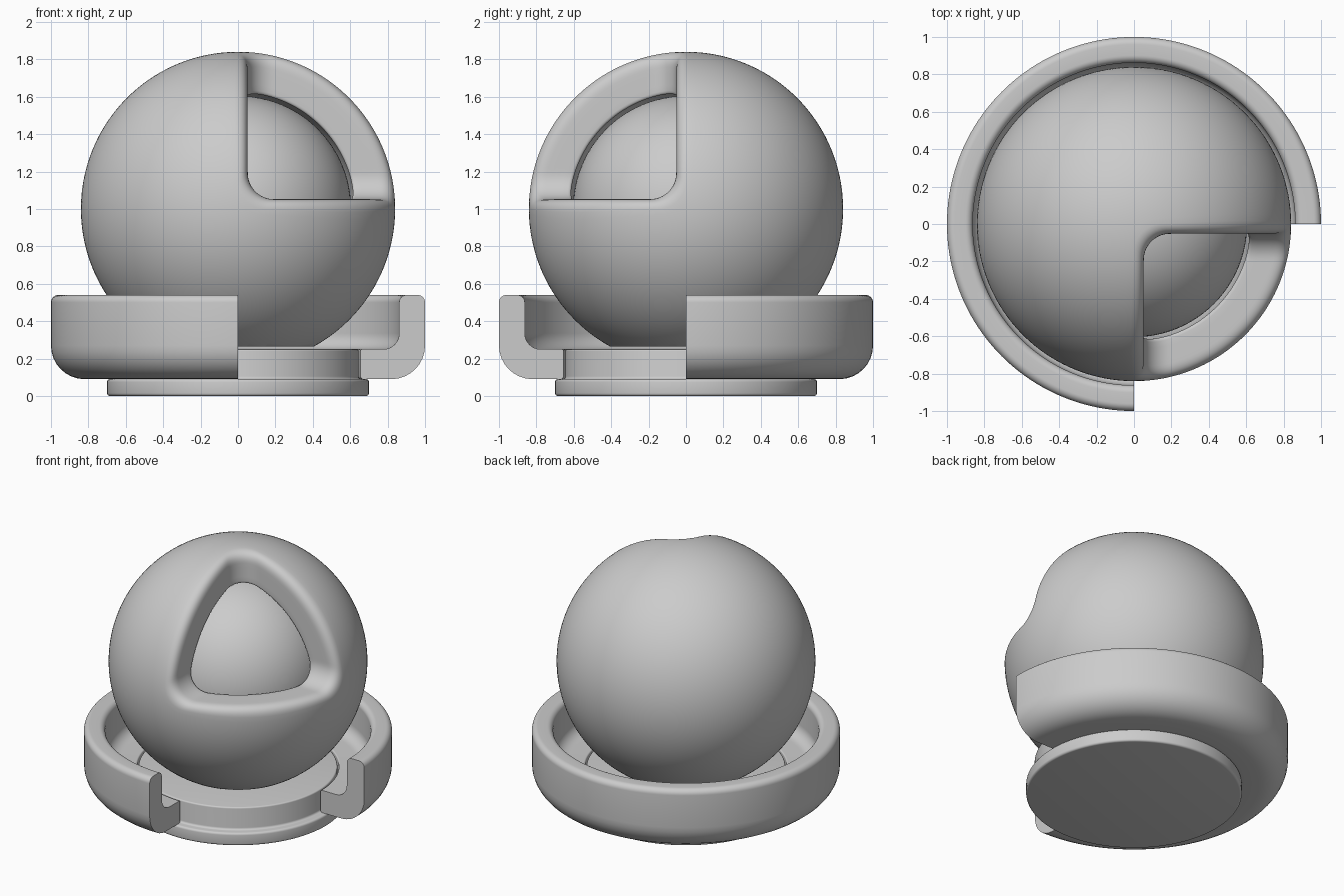
import bpy, bmesh
from math import pi, sin, cos, sqrt
from mathutils import Vector

if "Cube" in bpy.data.objects:
    bpy.data.objects.remove(bpy.data.objects["Cube"])

CENTRE = Vector((0, 0, 1))


def finish(bm, name):
    bmesh.ops.remove_doubles(bm, verts=bm.verts, dist=1e-5)
    bmesh.ops.recalc_face_normals(bm, faces=bm.faces)
    me = bpy.data.meshes.new(name)
    bm.to_mesh(me)
    bm.free()
    ob = bpy.data.objects.new(name, me)
    bpy.context.collection.objects.link(ob)
    bpy.ops.object.select_all(action='DESELECT')
    ob.select_set(True)
    bpy.context.view_layer.objects.active = ob
    bpy.ops.object.shade_smooth_by_angle(angle=0.6)
    return ob


def rounded(corners, n=8):
    """Round each (r, z, radius) corner of a closed right-angled profile."""
    out = []
    for i, (x, z, rad) in enumerate(corners):
        p = Vector((x, 0, z))
        if rad == 0:
            out.append(p)
            continue
        q0, q1 = corners[i - 1], corners[(i + 1) % len(corners)]
        a = (Vector((q0[0], 0, q0[1])) - p).normalized() * rad
        b = (Vector((q1[0], 0, q1[1])) - p).normalized() * rad
        for k in range(n + 1):
            t = k / n * pi / 2
            out.append(p + a * (1 - sin(t)) + b * (1 - cos(t)))
    return out


def lathe(name, profile, start, sweep, steps):
    bm = bmesh.new()
    full = abs(sweep - 2 * pi) < 1e-6
    rows = []
    for s in range(steps if full else steps + 1):
        a = start + sweep * s / steps
        rows.append([bm.verts.new((p.x * cos(a), p.x * sin(a), p.z)) for p in profile])
    m = len(profile)
    for s in range(steps):
        r0, r1 = rows[s], rows[(s + 1) % len(rows)]
        for j in range(m):
            k = (j + 1) % m
            if profile[j].x < 1e-3 and profile[k].x < 1e-3:
                continue
            bm.faces.new((r0[j], r1[j], r1[k], r0[k]))
    if not full:
        bm.faces.new(rows[0])
        bm.faces.new(rows[-1])
    bmesh.ops.remove_doubles(bm, verts=bm.verts, dist=1e-5)
    bmesh.ops.dissolve_degenerate(bm, dist=1e-5, edges=bm.edges)
    return finish(bm, name)


# Pedestal: wide foot disc with a narrower neck
lathe("pedestal", rounded([(0, 0, 0), (0.70, 0, 0.015), (0.70, 0.09, 0.015),
                           (0.645, 0.09, 0.015), (0.645, 0.25, 0.01), (0, 0.25, 0)], 4),
      0, 2 * pi, 128)

# Three-quarter tray ring with an L-shaped section
lathe("tray_ring", rounded([(0.655, 0.09, 0.015), (1.0, 0.09, 0.18), (1.0, 0.54, 0.04),
                            (0.862, 0.54, 0.04), (0.862, 0.25, 0.085), (0.655, 0.25, 0.01)]),
      0, 1.5 * pi, 120)

# Inner ball
bm = bmesh.new()
bmesh.ops.create_uvsphere(bm, u_segments=96, v_segments=48, radius=0.605)
bmesh.ops.translate(bm, vec=CENTRE, verts=bm.verts)
finish(bm, "inner_ball")

# Outer shell: polar grid around the axis of the opened octant
R_OUT, R_IN, OFFSET, CORNER, EDGE = 0.84, 0.625, 0.052, 0.14, 0.07
AXIS = Vector((1, -1, 1)).normalized()
E1 = AXIS.orthogonal().normalized()
E2 = AXIS.cross(E1)


def polar(r, theta, phi):
    return r * (AXIS * cos(theta) + (E1 * cos(phi) + E2 * sin(phi)) * sin(theta))


def in_opening(p):
    v = [max(CORNER - (u - OFFSET), 0) for u in (p.x, -p.y, p.z)]
    return sqrt(sum(c * c for c in v)) < CORNER


def rim_angle(r, phi):
    lo, hi = 0, 1.8
    for _ in range(30):
        mid = (lo + hi) / 2
        if in_opening(polar(r, mid, phi)):
            lo = mid
        else:
            hi = mid
    return lo


def wall(r, phi):
    return polar(r, rim_angle(r, phi), phi)


def fillet(a, c, b, n):
    return [a * (1 - t) ** 2 + c * 2 * t * (1 - t) + b * t * t
            for t in (k / n for k in range(n + 1))]


def shell_column(phi):
    # outer skin from the far pole, soft rim, wall, inner rim, inner skin
    end = rim_angle(R_OUT, phi) + EDGE / R_OUT
    col = [polar(R_OUT, pi + (end - pi) * k / 56, phi) for k in range(56)]
    col += fillet(polar(R_OUT, end, phi), wall(R_OUT, phi), wall(R_OUT - EDGE, phi), 10)
    col += [wall(R_OUT - EDGE + (R_IN + 0.02 - R_OUT + EDGE) * k / 4, phi) for k in (1, 2, 3)]
    start = rim_angle(R_IN, phi) + 0.02 / R_IN
    col += fillet(wall(R_IN + 0.02, phi), wall(R_IN, phi), polar(R_IN, start, phi), 4)
    col += [polar(R_IN, start + (pi - start) * k / 28, phi) for k in range(1, 29)]
    return col


bm = bmesh.new()
N = 216
cols = [[bm.verts.new(p + CENTRE) for p in shell_column(2 * pi * i / N)] for i in range(N)]
for i in range(N):
    a, b = cols[i], cols[(i + 1) % N]
    for j in range(len(a) - 1):
        bm.faces.new((a[j], a[j + 1], b[j + 1], b[j]))
bmesh.ops.remove_doubles(bm, verts=bm.verts, dist=1e-5)
bmesh.ops.dissolve_degenerate(bm, dist=1e-5, edges=bm.edges)
# Flat underside just above the pedestal
bmesh.ops.bisect_plane(bm, geom=bm.verts[:] + bm.edges[:] + bm.faces[:],
                       plane_co=(0, 0, 0.265), plane_no=(0, 0, -1), clear_outer=True)
bmesh.ops.holes_fill(bm, edges=[e for e in bm.edges if e.is_boundary], sides=0)
finish(bm, "outer_shell")
